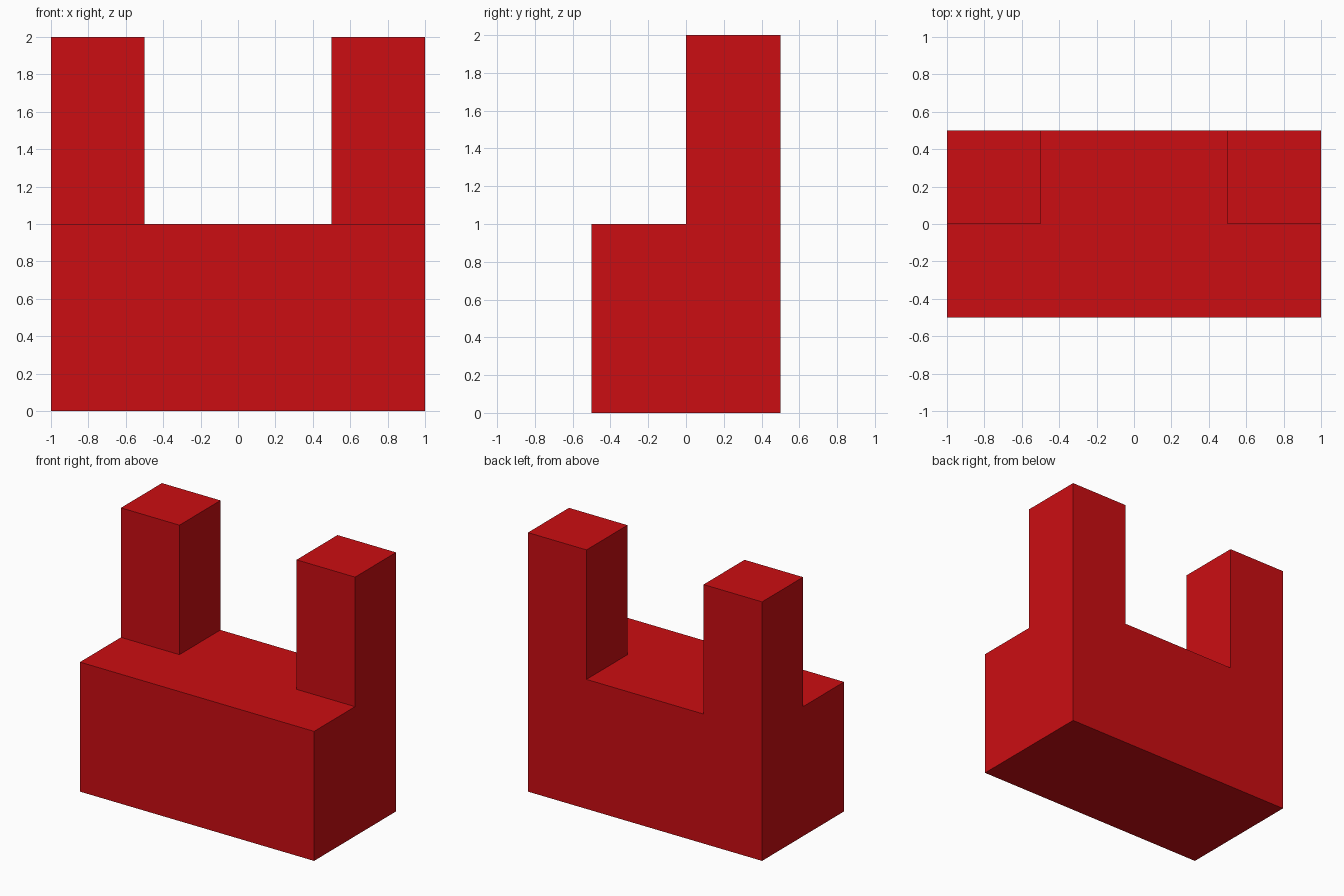
import bpy, bmesh
from mathutils import Matrix

if "Cube" in bpy.data.objects:
    bpy.data.objects.remove(bpy.data.objects["Cube"])

bm = bmesh.new()

# Base block, 2 x 1 x 1, standing on the ground
bmesh.ops.create_cube(bm, size=1.0, matrix=Matrix.Translation((0, 0, 0.5)) @ Matrix.Diagonal((2, 1, 1, 1)))

# Cut lines that mark out the feet of the posts
for co, no in (((-0.5, 0, 0), (1, 0, 0)), ((0.5, 0, 0), (1, 0, 0)), ((0, 0, 0), (0, 1, 0))):
    bmesh.ops.bisect_plane(bm, geom=bm.verts[:] + bm.edges[:] + bm.faces[:],
                           plane_co=co, plane_no=no)

# Two square posts raised from the back corners
corners = []
for f in bm.faces:
    c = f.calc_center_median()
    if f.normal.z > 0.9 and abs(c.x) > 0.5 and c.y > 0:
        corners.append(f)
for f in corners:
    top = bmesh.ops.extrude_discrete_faces(bm, faces=[f])["faces"][0]
    bmesh.ops.translate(bm, verts=top.verts[:], vec=(0, 0, 1))

# Weld and clear the cut lines from the flat sides
bmesh.ops.remove_doubles(bm, verts=bm.verts[:], dist=1e-4)
bmesh.ops.dissolve_limit(bm, angle_limit=0.01, verts=bm.verts[:], edges=bm.edges[:])
bmesh.ops.recalc_face_normals(bm, faces=bm.faces[:])

mesh = bpy.data.meshes.new("block_with_posts")
bm.to_mesh(mesh)
bm.free()
block = bpy.data.objects.new("block_with_posts", mesh)
bpy.context.collection.objects.link(block)

# Red paint
red = bpy.data.materials.new("red")
red.diffuse_color = (0.6, 0.004, 0.006, 1)
red.use_nodes = True
red.node_tree.nodes["Principled BSDF"].inputs["Base Color"].default_value = red.diffuse_color
mesh.materials.append(red)
